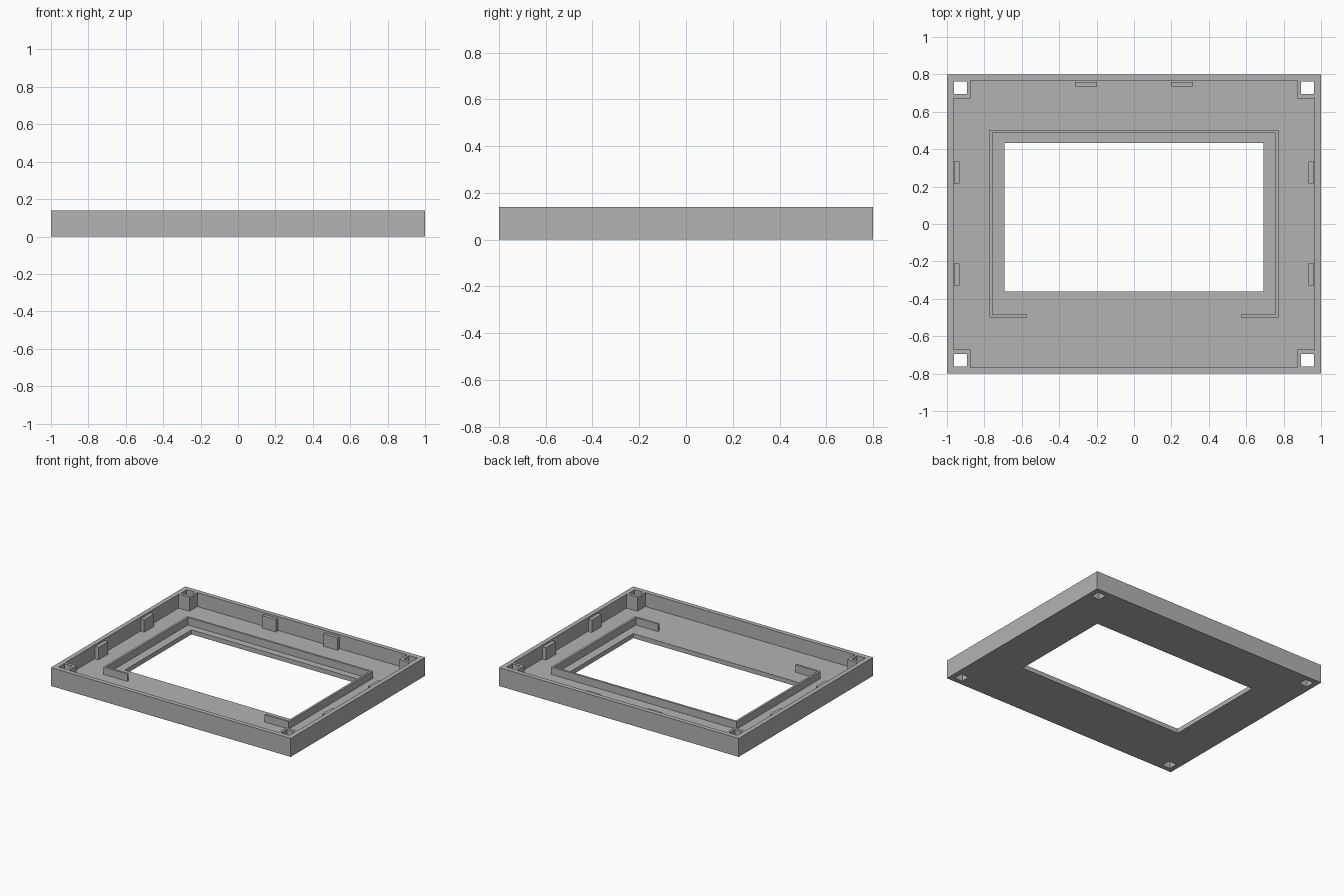
import bpy
import bmesh

if "Cube" in bpy.data.objects:
    bpy.data.objects.remove(bpy.data.objects["Cube"], do_unlink=True)

HEIGHT, FLOOR = 0.139, 0.034
HALF_X, HALF_Y = 1.0, 0.8
IN_X, IN_Y = 0.966, 0.766        # inner faces of the walls
POST_X, POST_Y = 0.875, 0.672    # inner faces of the corner posts

grey = bpy.data.materials.new("plain grey")
grey.use_nodes = True
grey.diffuse_color = (0.45, 0.45, 0.45, 1)
grey.node_tree.nodes["Principled BSDF"].inputs["Base Color"].default_value = grey.diffuse_color


def prism(name, outline, z0, z1):
    """Extrude a flat outline from z0 up to z1."""
    bm = bmesh.new()
    face = bm.faces.new([bm.verts.new((x, y, z0)) for x, y in outline])
    top = bmesh.ops.extrude_face_region(bm, geom=[face])["geom"]
    for v in top:
        if isinstance(v, bmesh.types.BMVert):
            v.co.z = z1
    bmesh.ops.recalc_face_normals(bm, faces=bm.faces)
    mesh = bpy.data.meshes.new(name)
    bm.to_mesh(mesh)
    bm.free()
    mesh.materials.append(grey)
    obj = bpy.data.objects.new(name, mesh)
    bpy.context.collection.objects.link(obj)
    return obj


def rect(x0, x1, y0, y1):
    return [(x0, y0), (x1, y0), (x1, y1), (x0, y1)]


def cut(body, cutter):
    """Subtract a cutter from the body, then discard the cutter."""
    cutter.hide_render = True
    mod = body.modifiers.new("cut", 'BOOLEAN')
    mod.operation = 'DIFFERENCE'
    mod.solver = 'EXACT'
    mod.object = cutter
    bpy.context.view_layer.objects.active = body
    bpy.ops.object.modifier_apply(modifier=mod.name)
    bpy.data.objects.remove(cutter, do_unlink=True)


# Tray with floor, walls and corner posts
frame = prism("bezel_frame", rect(-HALF_X, HALF_X, -HALF_Y, HALF_Y), 0, HEIGHT)
cavity = []
for sx, sy in ((1, 1), (-1, 1), (-1, -1), (1, -1)):
    corner = [(IN_X, POST_Y), (POST_X, POST_Y), (POST_X, IN_Y)]
    if sx * sy < 0:
        corner.reverse()
    cavity += [(sx * x, sy * y) for x, y in corner]
cut(frame, prism("cavity_cutter", cavity, FLOOR, HEIGHT + 0.1))

# Screen opening, set towards the back
cut(frame, prism("window_cutter", rect(-0.692, 0.692, -0.36, 0.434), -0.1, HEIGHT))

# Square screw holes through the posts
for sx in (-1, 1):
    for sy in (-1, 1):
        x, y = sx * 0.928, sy * 0.729
        hole = rect(x - 0.034, x + 0.034, y - 0.034, y + 0.034)
        cut(frame, prism("hole_cutter", hole, -0.1, HEIGHT + 0.1))

# Thin ridge around the screen, open at the front
half = [(0.573, -0.5), (0.773, -0.5), (0.773, 0.502)]
inner = [(0.757, 0.486), (0.757, -0.484), (0.573, -0.484)]
outline = half + [(-x, y) for x, y in reversed(half)]
outline += [(-x, y) for x, y in reversed(inner)] + inner
prism("screen_ridge", outline, FLOOR - 0.004, 0.09)

# Upright clips along the back and side walls
for side, s in (("right", -1), ("left", 1)):
    x = s * 0.257
    prism(f"back_clip_{side}", rect(x - 0.058, x + 0.058, 0.735, 0.76), FLOOR - 0.004, 0.128)
    for place, y in (("front", -0.27), ("rear", 0.275)):
        x = s * 0.948
        prism(f"{side}_clip_{place}", rect(x - 0.014, x + 0.014, y - 0.058, y + 0.058),
              FLOOR - 0.004, 0.128)
